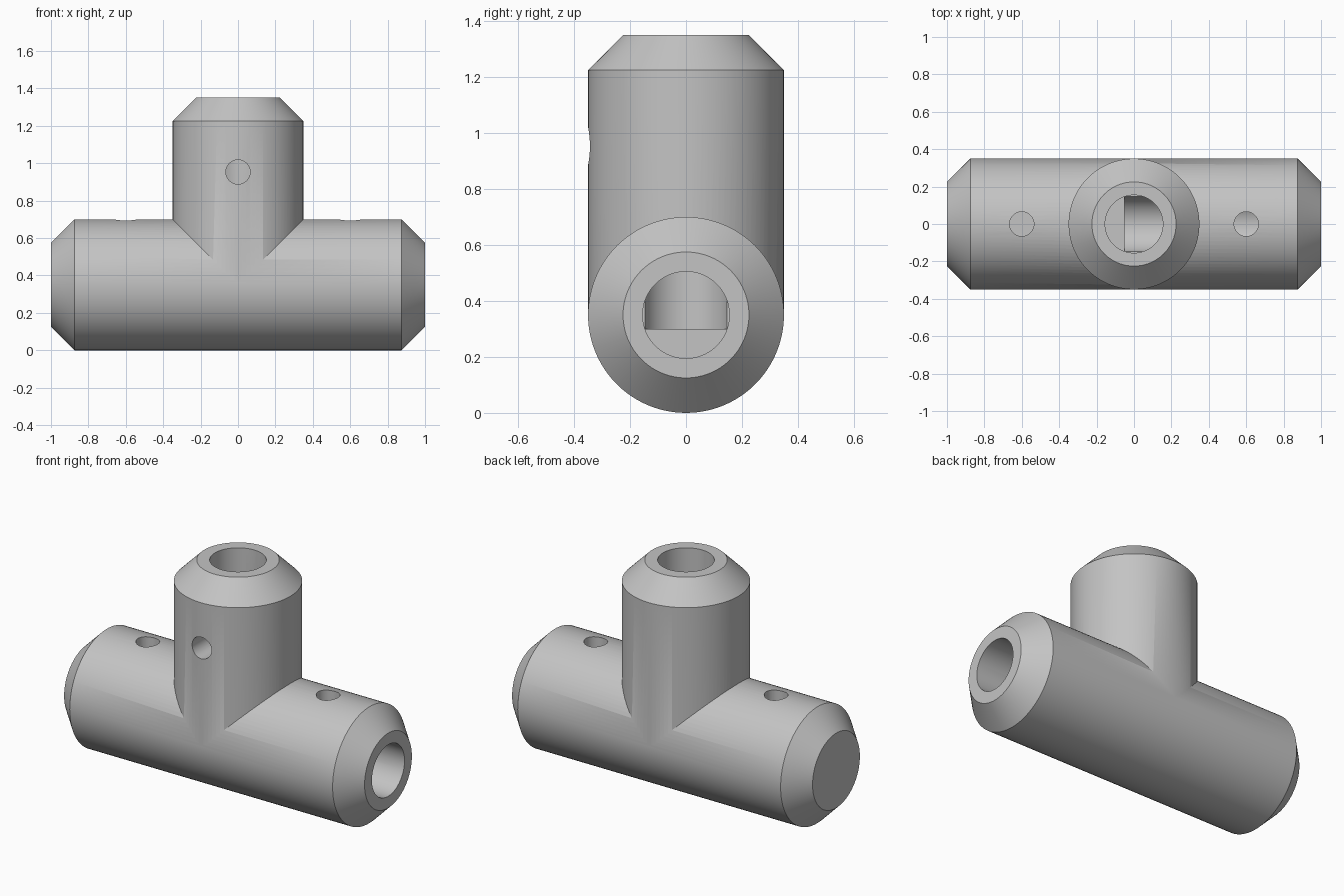
import bpy, bmesh, math
from mathutils import Matrix, Vector

if "Cube" in bpy.data.objects:
    bpy.data.objects.remove(bpy.data.objects["Cube"])

metal = bpy.data.materials.new("plain_grey")
metal.diffuse_color = (0.55, 0.55, 0.55, 1)
metal.use_nodes = True
metal.node_tree.nodes["Principled BSDF"].inputs["Base Color"].default_value = metal.diffuse_color

UP = Matrix.Identity(4)
RIGHT = Matrix.Rotation(math.pi / 2, 4, 'Y')
FRONT = Matrix.Rotation(math.pi / 2, 4, 'X')


def lathe(name, profile, axis, origin, sides=96):
    """Closed solid turned from (distance along axis, radius) points."""
    bm = bmesh.new()
    rings = []
    for t, r in profile:
        ring = []
        for i in range(sides):
            a = 2 * math.pi * i / sides
            ring.append(bm.verts.new((r * math.cos(a), r * math.sin(a), t)))
        rings.append(ring)
    for lo, hi in zip(rings, rings[1:]):
        for i in range(sides):
            j = (i + 1) % sides
            bm.faces.new((lo[i], lo[j], hi[j], hi[i]))
    bm.faces.new(rings[0][::-1])
    bm.faces.new(rings[-1])
    bm.transform(Matrix.Translation(Vector(origin)) @ axis)
    bmesh.ops.recalc_face_normals(bm, faces=bm.faces)
    mesh = bpy.data.meshes.new(name)
    bm.to_mesh(mesh)
    bm.free()
    mesh.materials.append(metal)
    obj = bpy.data.objects.new(name, mesh)
    bpy.context.collection.objects.link(obj)
    return obj


def combine(body, other, operation):
    """Apply a boolean and discard the second solid."""
    mod = body.modifiers.new(operation, 'BOOLEAN')
    mod.operation = operation
    mod.solver = 'EXACT'
    mod.object = other
    bpy.context.view_layer.objects.active = body
    bpy.ops.object.modifier_apply(modifier=mod.name)
    bpy.data.objects.remove(other, do_unlink=True)


# Horizontal run, chamfered at both ends
body = lathe("tee_fitting",
             [(-1, 0.225), (-0.875, 0.35), (0.875, 0.35), (1, 0.225)],
             RIGHT, (0, 0, 0.35))

# Upright branch, chamfered at the top
branch = lathe("branch", [(0, 0.3496), (0.875, 0.3496), (1, 0.225)],
               UP, (0, 0, 0.35))
combine(body, branch, 'UNION')

# Blind sockets in the right end and the top
for name, profile, axis, origin in [
    ("end_socket", [(-0.05, 0.155), (1.2, 0.155)], RIGHT, (0, 0, 0.35)),
    ("top_socket", [(0.30, 0.1545), (1.6, 0.1545)], UP, (0, 0, 0)),
]:
    combine(body, lathe(name, profile, axis, origin), 'DIFFERENCE')

# Screw holes: two on the run, one on the front of the branch
for axis, origin in [(UP, (-0.6, 0, 0.35)), (UP, (0.6, 0, 0.35)),
                     (FRONT, (0, 0, 0.953))]:
    hole = lathe("screw_hole", [(0, 0.065), (0.6, 0.065)], axis, origin, 48)
    combine(body, hole, 'DIFFERENCE')

# Smooth walls with crisp rims
bpy.ops.object.select_all(action='DESELECT')
body.select_set(True)
bpy.context.view_layer.objects.active = body
bpy.ops.object.shade_smooth_by_angle(angle=math.radians(30))
